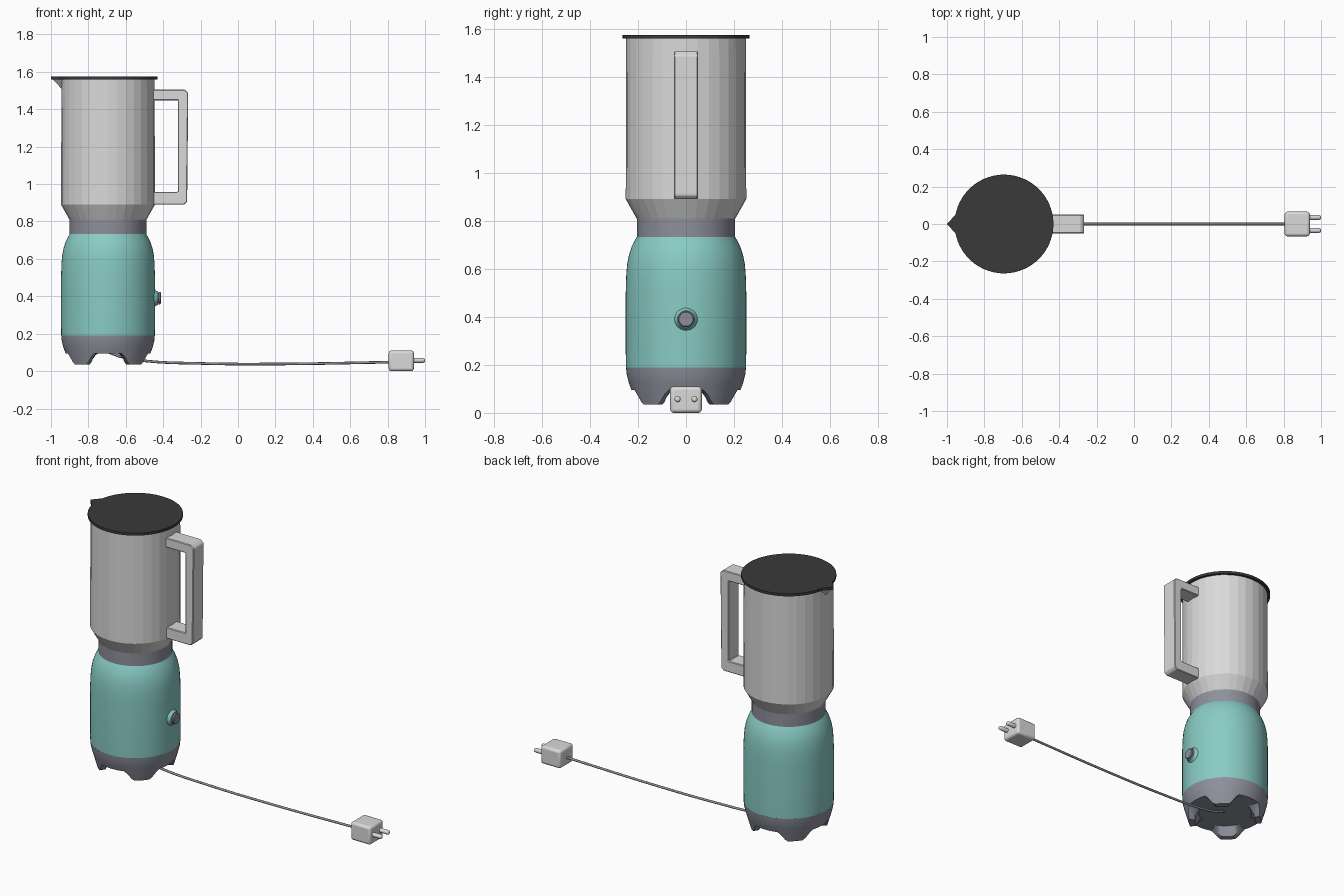
import bpy, bmesh, math
from mathutils import Vector, Matrix

if "Cube" in bpy.data.objects:
    bpy.data.objects.remove(bpy.data.objects["Cube"])

CX = -0.695          # axis of the appliance
TAU = 2 * math.pi


def material(name, rgb):
    m = bpy.data.materials.new(name)
    m.use_nodes = True
    m.diffuse_color = (*rgb, 1)
    m.node_tree.nodes["Principled BSDF"].inputs["Base Color"].default_value = (*rgb, 1)
    return m


TEAL = material("teal_enamel", (0.25, 0.60, 0.56))
GREY = material("slate_grey", (0.27, 0.28, 0.33))
LIGHT = material("light_grey", (0.70, 0.70, 0.70))
BLACK = material("charcoal", (0.042, 0.042, 0.042))


def finish(bm, name, mat, smooth=None, bevel=0, segments=2):
    bmesh.ops.recalc_face_normals(bm, faces=bm.faces)
    mesh = bpy.data.meshes.new(name)
    bm.to_mesh(mesh)
    bm.free()
    ob = bpy.data.objects.new(name, mesh)
    bpy.context.collection.objects.link(ob)
    mesh.materials.append(mat)
    if bevel:
        mod = ob.modifiers.new("bevel", "BEVEL")
        mod.width, mod.segments = bevel, segments
    if smooth:
        bpy.ops.object.select_all(action="DESELECT")
        ob.select_set(True)
        bpy.context.view_layer.objects.active = ob
        bpy.ops.object.shade_smooth_by_angle(angle=math.radians(smooth))
    return ob


def lathe(name, rings, mat, sides, smooth=None, matrix=Matrix.Translation((CX, 0, 0))):
    """Rings are (radius, z) pairs, or functions of the angle giving one."""
    bm = bmesh.new()
    loops = []
    for ring in rings:
        loop = []
        for i in range(sides):
            a = TAU * i / sides
            r, z = ring(a) if callable(ring) else ring
            loop.append(bm.verts.new(matrix @ Vector((r * math.cos(a), r * math.sin(a), z))))
        loops.append(loop)
    for lo, hi in zip(loops, loops[1:]):
        for i in range(sides):
            j = (i + 1) % sides
            bm.faces.new((lo[i], lo[j], hi[j], hi[i]))
    bm.faces.new(loops[0])
    bm.faces.new(loops[-1])
    return finish(bm, name, mat, smooth)


def extrude(name, points, vector, mat, **kw):
    bm = bmesh.new()
    face = bm.faces.new([bm.verts.new(p) for p in points])
    moved = bmesh.ops.extrude_face_region(bm, geom=[face], use_keep_orig=True)["geom"]
    bmesh.ops.translate(bm, vec=vector, verts=[v for v in moved if isinstance(v, bmesh.types.BMVert)])
    return finish(bm, name, mat, **kw)


# Base skirt whose rim dips into four diagonal feet
def rim_z(a):
    off = abs(math.degrees(a) % 90 - 45)
    t = min(max((off - 13) / 12, 0), 1)
    return 0.035 + 0.06 * t


def rim_outer(a):
    z = rim_z(a)
    return 0.212 + (z - 0.035) * 0.25, z


def rim_inner(a):
    return rim_outer(a)[0] - 0.035, rim_z(a)


lathe("base", [(0.14, 0.095), (0.155, 0.095), rim_inner, rim_outer,
               (0.238, 0.125), (0.247, 0.16), (0.25, 0.19)], GREY, 96, 30)

# Motor housing and collar
lathe("motor_housing", [(0.25, 0.19), (0.251, 0.25), (0.251, 0.5), (0.249, 0.57), (0.245, 0.62),
                        (0.237, 0.66), (0.225, 0.695), (0.213, 0.718), (0.205, 0.732)], TEAL, 64, 40)
lathe("collar", [(0.205, 0.725), (0.205, 0.81)], GREY, 64, 40)

# Faceted jug with its pouring spout
lathe("jug", [(0.203, 0.805), (0.251, 0.89), (0.249, 1.56)], LIGHT, 32)
bm = bmesh.new()
spout = [bm.verts.new((CX + x, y, z)) for x, y, z in
         ((-0.235, 0.055, 1.56), (-0.235, -0.055, 1.56), (-0.295, 0, 1.56), (-0.235, 0, 1.495))]
for skip in range(4):
    bm.faces.new([v for i, v in enumerate(spout) if i != skip])
finish(bm, "spout", LIGHT)

# Flat lid with a beak over the spout
lid_radius, half, steps = 0.264, math.radians(11), 72
outline = [(CX - 0.305, 0, 1.558)]
for i in range(steps + 1):
    a = math.pi + half + (TAU - 2 * half) * i / steps
    outline.append((CX + lid_radius * math.cos(a), lid_radius * math.sin(a), 1.558))
extrude("lid", outline, (0, 0, 0.016), BLACK)

# Bracket handle
bracket = [(-0.46, 1.505), (-0.285, 1.505), (-0.266, 1.488), (-0.272, 0.905), (-0.287, 0.89),
           (-0.46, 0.89), (-0.46, 0.958), (-0.322, 0.958), (-0.322, 1.447), (-0.46, 1.447)]
extrude("handle", [(x, -0.05, z) for x, z in bracket], (0, 0.1, 0), LIGHT, bevel=0.004, segments=1)

# Control knob and its raised seat, facing +x
knob_frame = Matrix.Translation((CX + 0.24, 0, 0.39)) @ Matrix.Rotation(math.pi / 2, 4, "Y")
lathe("knob_seat", [(0.05, 0), (0.046, 0.012), (0.039, 0.018), (0.036, 0.026)], TEAL, 32, 40, knob_frame)
lathe("knob", [(0.024, 0.015), (0.024, 0.028), (0.033, 0.03), (0.033, 0.038), (0.029, 0.042)],
      GREY, 24, 40, knob_frame)

# Power cord
curve = bpy.data.curves.new("power_cord", "CURVE")
curve.dimensions = "3D"
curve.bevel_depth, curve.bevel_resolution = 0.007, 2
curve.use_fill_caps = True
path = [(-0.69, 0.1), (-0.62, 0.075), (-0.5, 0.055), (-0.2, 0.041), (0.2, 0.038), (0.83, 0.048)]
spline = curve.splines.new("BEZIER")
spline.bezier_points.add(len(path) - 1)
for point, (x, z) in zip(spline.bezier_points, path):
    point.co = (x, 0, z)
    point.handle_left_type = point.handle_right_type = "AUTO"
curve.materials.append(GREY)
bpy.context.collection.objects.link(bpy.data.objects.new("power_cord", curve))

# Plug body and two rounded prongs
bm = bmesh.new()
bmesh.ops.create_cube(bm, size=1, matrix=Matrix.Translation((0.873, 0, 0.055))
                      @ Matrix.Diagonal((0.135, 0.132, 0.11, 1)))
finish(bm, "plug", LIGHT, smooth=35, bevel=0.015, segments=3)
for side, y in (("left", 0.035), ("right", -0.035)):
    frame = Matrix.Translation((0.93, y, 0.057)) @ Matrix.Rotation(math.pi / 2, 4, "Y")
    lathe("prong_" + side, [(0.013, 0), (0.013, 0.059), (0.01, 0.067), (0.005, 0.07)],
          LIGHT, 16, 50, frame)
